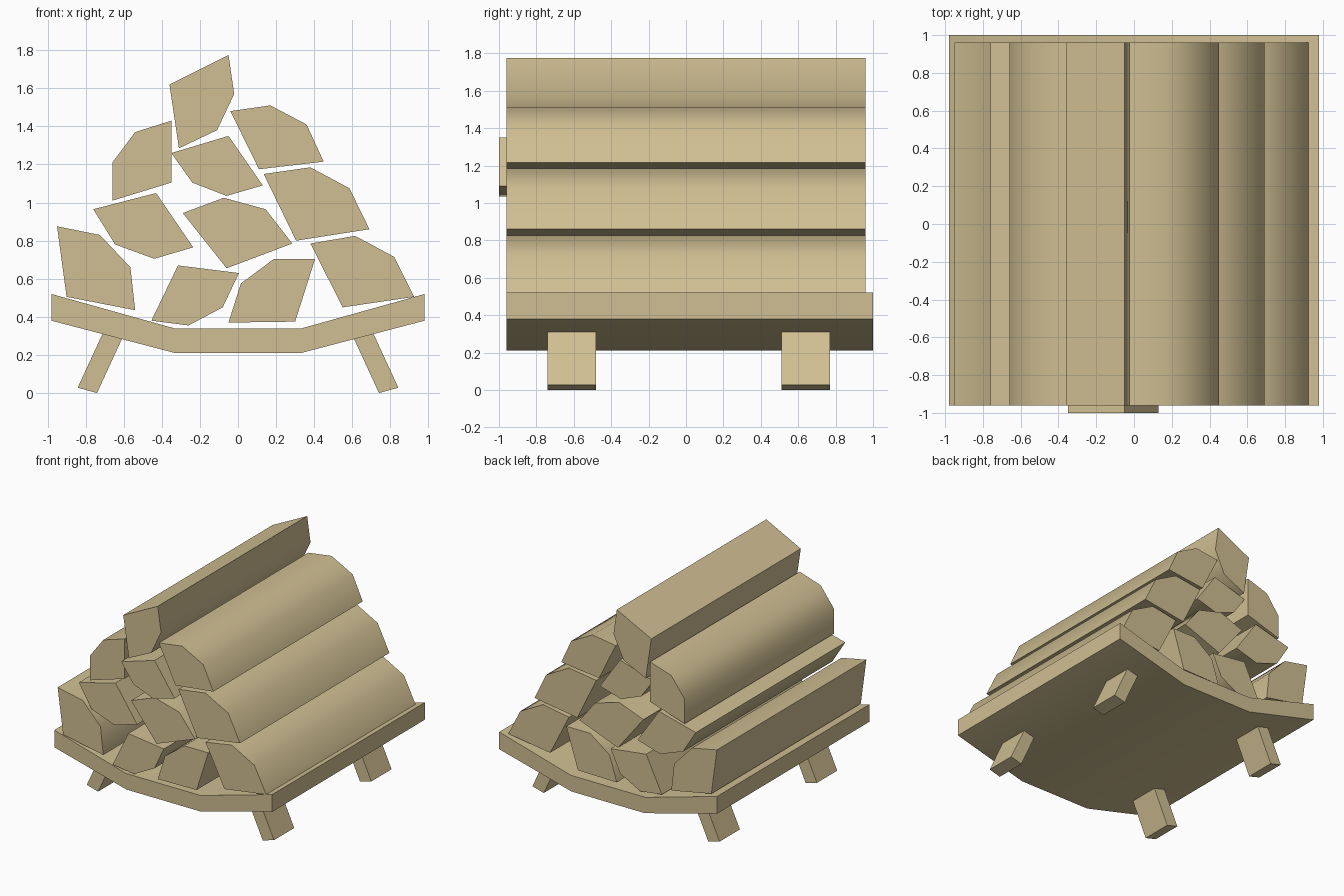
import bpy
import bmesh
from math import radians

if "Cube" in bpy.data.objects:
    bpy.data.objects.remove(bpy.data.objects["Cube"])

wood = bpy.data.materials.new("wood")
wood.diffuse_color = (0.63, 0.52, 0.29, 1)
wood.use_nodes = True
wood.node_tree.nodes["Principled BSDF"].inputs["Base Color"].default_value = wood.diffuse_color


def extrude_profile(name, profile, y0, y1, smooth=0):
    """Solid prism from an x/z outline, running from y0 to y1."""
    bm = bmesh.new()
    front = [bm.verts.new((x, y0, z)) for x, z in profile]
    back = [bm.verts.new((x, y1, z)) for x, z in profile]
    bm.faces.new(front)
    bm.faces.new(back[::-1])
    n = len(profile)
    for i in range(n):
        j = (i + 1) % n
        bm.faces.new((front[i], back[i], back[j], front[j]))
    bmesh.ops.recalc_face_normals(bm, faces=bm.faces)
    mesh = bpy.data.meshes.new(name)
    bm.to_mesh(mesh)
    bm.free()
    mesh.materials.append(wood)
    obj = bpy.data.objects.new(name, mesh)
    bpy.context.collection.objects.link(obj)
    if smooth:
        bpy.ops.object.select_all(action='DESELECT')
        obj.select_set(True)
        bpy.context.view_layer.objects.active = obj
        bpy.ops.object.shade_smooth_by_angle(angle=radians(smooth))
    return obj


# Bent tray
half = [(0.98, 0.38), (0.98, 0.52), (0.335, 0.34)]
tray = [(0.33, 0.21)] + half + [(-x, z) for x, z in half[::-1]] + [(-0.33, 0.21)]
extrude_profile("tray", tray, -0.96, 1.0, 30)

# Four splayed legs, tops sunk slightly into the tray
leg = [(0.74, 0.0), (0.842, 0.028), (0.705, 0.325), (0.603, 0.298)]
for side, sx in (("right", 1), ("left", -1)):
    for end, y in (("front", -0.74), ("back", 0.51)):
        extrude_profile(f"{end}_{side}_leg", [(sx * x, z) for x, z in leg], y, y + 0.26)

# Split logs: two flat split faces and three rounded bark faces each
logs = [
    [(-0.95, 0.875), (-0.725, 0.83), (-0.565, 0.66), (-0.54, 0.435), (-0.90, 0.505)],
    [(-0.455, 0.38), (-0.315, 0.67), (0.005, 0.63), (-0.08, 0.45), (-0.26, 0.355)],
    [(-0.05, 0.37), (0.015, 0.575), (0.19, 0.705), (0.405, 0.705), (0.30, 0.375)],
    [(0.38, 0.785), (0.615, 0.825), (0.82, 0.715), (0.925, 0.505), (0.55, 0.45)],
    [(-0.76, 0.965), (-0.43, 1.05), (-0.235, 0.765), (-0.44, 0.705), (-0.645, 0.78)],
    [(-0.29, 0.945), (-0.075, 1.025), (0.145, 0.965), (0.285, 0.785), (-0.06, 0.655)],
    [(0.135, 1.15), (0.38, 1.185), (0.585, 1.075), (0.69, 0.86), (0.305, 0.80)],
    [(-0.66, 1.01), (-0.35, 1.105), (-0.35, 1.43), (-0.54, 1.37), (-0.66, 1.21)],
    [(-0.35, 1.26), (-0.05, 1.35), (0.13, 1.09), (-0.06, 1.035), (-0.24, 1.105)],
    [(-0.04, 1.48), (0.17, 1.51), (0.36, 1.41), (0.45, 1.215), (0.11, 1.175)],
    [(-0.36, 1.62), (-0.05, 1.775), (-0.02, 1.57), (-0.11, 1.38), (-0.31, 1.285)],
]
for i, profile in enumerate(logs):
    shift = -0.04 if i == 8 else 0  # one log pokes out at the front
    extrude_profile(f"split_log_{i + 1}", profile, -0.96 + shift, 0.96 + shift, 50)
